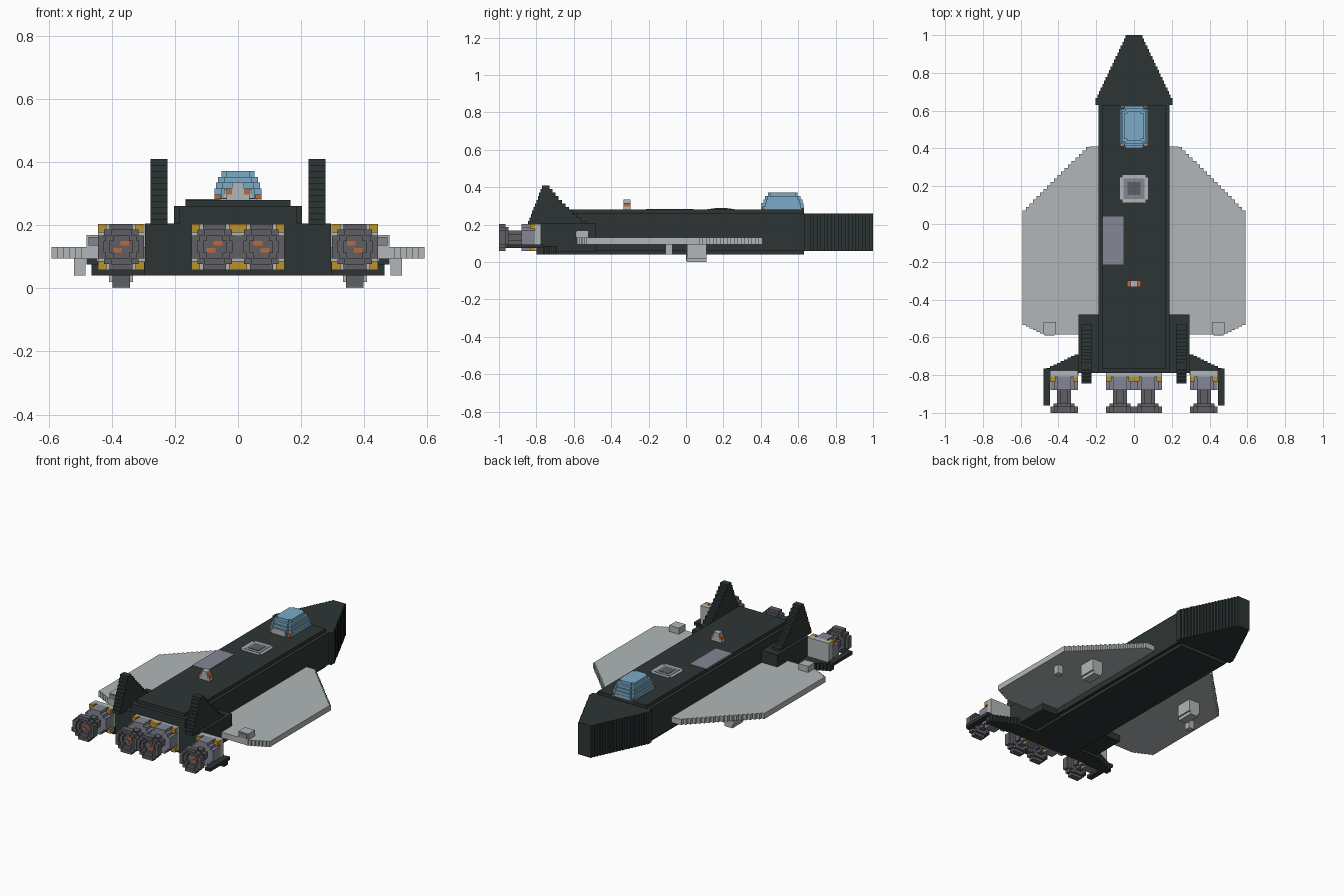
import bpy, bmesh, math
from mathutils import Vector

cube = bpy.data.objects.get("Cube")
if cube:
    bpy.data.objects.remove(cube)

V = 0.0187  # size of one building block


def material(name, rgb):
    m = bpy.data.materials.new(name)
    m.use_nodes = True
    m.diffuse_color = (*rgb, 1)
    m.node_tree.nodes["Principled BSDF"].inputs["Base Color"].default_value = (*rgb, 1)
    return m


HULL = material("dark_green_hull", (0.026, 0.036, 0.035))
LIGHT = material("light_grey", (0.44, 0.47, 0.48))
STEEL = material("blue_grey", (0.23, 0.24, 0.30))
DARK = material("dark_grey", (0.115, 0.115, 0.13))
GLASS = material("blue_glass", (0.20, 0.41, 0.57))
YELLOW = material("yellow", (0.50, 0.29, 0.025))
ORANGE = material("orange", (0.52, 0.14, 0.04))


def build(name, boxes):
    """Make one object from (x0, x1, y0, y1, z0, z1, material) boxes."""
    bm = bmesh.new()
    mesh = bpy.data.meshes.new(name)
    mats = []
    for *b, mat in boxes:
        if mat not in mats:
            mats.append(mat)
            mesh.materials.append(mat)
        lo, hi = Vector(b[0::2]), Vector(b[1::2])
        made = bmesh.ops.create_cube(bm, size=1)["verts"]
        for v in made:
            v.co = (lo + hi) / 2 + v.co * (hi - lo)
        for f in {f for v in made for f in v.link_faces}:
            f.material_index = mats.index(mat)
    bm.normal_update()
    bm.to_mesh(mesh)
    bm.free()
    obj = bpy.data.objects.new(name, mesh)
    bpy.context.collection.objects.link(obj)
    return obj


def build_pair(name, boxes):
    """Make a part on the +x side and its mirror image."""
    build("left_" + name, boxes)
    build("right_" + name, [(-b[1], -b[0], *b[2:]) for b in boxes])


def disc(cx, cz, y0, y1, r, mat, hole=0):
    """Blocky round layer facing along y, optionally with a hole."""
    n = max(2, round(2 * r / V))
    h = 2 * r / n
    out = []
    for k in range(n):
        d = -r + (k + 0.5) * h
        w = min(r, 1.12 * math.sqrt(r * r - d * d))
        w = max(h, round(w / h) * h)
        z = (cz + d - h / 2, cz + d + h / 2)
        if abs(d) < hole:
            i = math.sqrt(hole * hole - d * d)
            out += [(cx - w, cx - i, y0, y1, *z, mat), (cx + i, cx + w, y0, y1, *z, mat)]
        else:
            out.append((cx - w, cx + w, y0, y1, *z, mat))
    return out


# Fuselage and stepped nose
build("fuselage", [(-0.187, 0.187, -0.79, 0.63, 0.06, 0.26, HULL),
                   (-0.167, 0.167, -0.765, 0.63, 0.04, 0.28, HULL)])
nose = []
for i in range(20):
    w = 0.203 - 0.0088 * max(0, i - 1)
    y = 0.63 + i * 0.0185
    nose.append((-w, w, y, y + 0.0185, 0.06, 0.26, HULL))
build("nose", nose)

# Main wings, cut into narrow strips with stepped edges
wing = []
for i in range(22):
    x = 0.18 + i * V
    front = 0.41 - max(0, x - 0.235)
    rear = -0.585 + max(0, x - 0.47) * 0.5
    wing.append((x, x + V, rear, front, 0.095, 0.13, LIGHT))
build_pair("wing", wing)
build_pair("wing_rear_box", [(0.413, 0.48, -0.585, -0.52, 0.13, 0.168, LIGHT)])
build_pair("wing_rear_box_back", [(0.42, 0.473, -0.59, -0.585, 0.135, 0.163, STEEL)])

# Landing gear below the wings
build_pair("landing_foot", [(0.332, 0.408, 0.005, 0.11, 0.02, 0.095, LIGHT),
                            (0.342, 0.398, 0.005, 0.11, 0.0, 0.02, LIGHT),
                            (0.342, 0.398, 0.0, 0.005, 0.005, 0.04, DARK)])
build_pair("underwing_block", [(0.483, 0.52, -0.11, -0.072, 0.04, 0.095, LIGHT)])

# Tail blocks, fins and swept engine shelf
build("tail_block", [(-0.295, 0.295, -0.79, -0.48, 0.055, 0.205, HULL)])
fin = []
for i in range(11):
    z = 0.2 + i * 0.019
    t = i / 10
    fin.append((0.224, 0.277, -0.845 + 0.075 * t, -0.53 - 0.2 * t ** 0.8, z, z + 0.019, HULL))
build_pair("tail_fin", fin)
shelf = [(0, 0.295, -0.79, -0.69, 0.04, 0.08, HULL)]
for i in range(9):
    x = 0.295 + i * V
    shelf.append((x, x + V, -0.8, -0.69 - i * 0.009, 0.04, 0.085, HULL))
shelf.append((0.445, 0.48, -0.96, -0.765, 0.075, 0.095, HULL))
build_pair("engine_shelf", shelf)

# Engines: mounting plate, yellow corners, housing, neck and hollow bell
CZ = 0.131


def engine(cx):
    parts = [(cx - 0.074, cx + 0.074, -0.807, -0.775, 0.058, 0.204, LIGHT)]
    for sx in (-1, 1):
        for sz in (-1, 1):
            x, z = cx + sx * 0.06, CZ + sz * 0.059
            parts.append((x - 0.014, x + 0.014, -0.835, -0.807, z - 0.014, z + 0.014, YELLOW))
    parts += disc(cx, CZ, -0.88, -0.807, 0.073, STEEL)
    parts += disc(cx, CZ, -0.955, -0.88, 0.037, DARK)
    parts += disc(cx, CZ, -0.97, -0.95, 0.056, DARK)
    parts += disc(cx, CZ, -0.985, -0.965, 0.073, DARK, 0.037)
    parts += disc(cx, CZ, -1.0, -0.985, 0.073, DARK, 0.055)
    for sx in (-1, 1):
        x, z = cx + sx * 0.011, CZ - sx * 0.011
        parts.append((x - 0.014, x + 0.014, -0.974, -0.97, z - 0.007, z + 0.007, ORANGE))
    return parts


build_pair("inner_engine", engine(0.074))
build_pair("outer_engine", engine(0.37))

# Cockpit canopy in stacked layers
canopy = []
for i in range(5):
    z = 0.28 + i * 0.0182
    s = math.sqrt(1 - (i / 5.6) ** 2)
    w, l = 0.075 * s, 0.112 * s
    canopy.append((-w, w, 0.518 - l * 0.86, 0.518 + l * 0.86, z, z + 0.0182, GLASS))
    canopy.append((-w * 0.7, w * 0.7, 0.518 - l, 0.518 + l, z, z + 0.0182, GLASS))
build("canopy", canopy)
build("canopy_rear_frame", [(-0.045, 0.045, 0.402, 0.42, 0.28, 0.315, LIGHT)])
build_pair("canopy_latch", [(0.054, 0.074, 0.41, 0.44, 0.28, 0.297, ORANGE),
                            (0.054, 0.074, 0.605, 0.63, 0.28, 0.29, DARK)])

# Roof hatch, side panel and beacon
build("hatch", [(-0.074, 0.074, 0.13, 0.245, 0.278, 0.284, LIGHT),
                (-0.06, 0.06, 0.115, 0.26, 0.278, 0.284, LIGHT),
                (-0.055, 0.055, 0.133, 0.242, 0.28, 0.286, STEEL),
                (-0.035, 0.035, 0.153, 0.222, 0.28, 0.288, DARK)])
build("roof_panel", [(-0.167, -0.055, -0.215, 0.04, 0.277, 0.283, STEEL)])
build("beacon", [(-0.019, 0.019, -0.333, -0.298, 0.28, 0.335, LIGHT)])
build_pair("beacon_lamp", [(0.019, 0.036, -0.333, -0.298, 0.297, 0.316, ORANGE),
                           (0.019, 0.036, -0.333, -0.298, 0.28, 0.297, LIGHT)])
